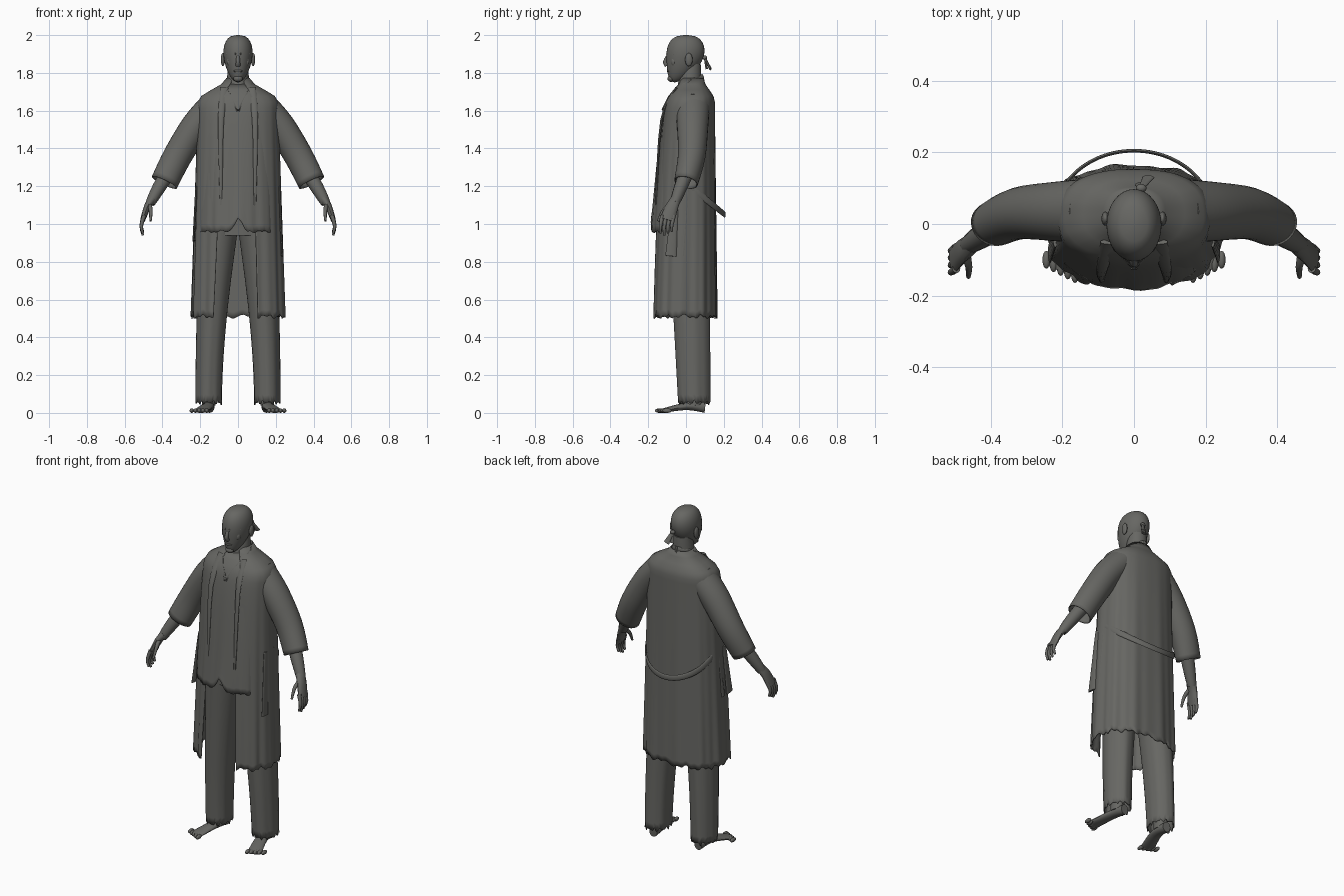
import bpy
from math import sin, cos, pi, radians, copysign
from mathutils import Vector

if bpy.data.objects.get("Cube"):
    bpy.data.objects.remove(bpy.data.objects["Cube"])

grey = bpy.data.materials.new("dark_warm_grey")
grey.use_nodes = True
colour = (.135, .135, .125, 1)
grey.diffuse_color = colour
grey.node_tree.nodes["Principled BSDF"].inputs["Base Color"].default_value = colour
UP = Vector((0, 0, 1))
DEPTH = Vector((0, 1, 0))


def build(name, rings, closed=True, caps=True, cloth=False):
    """Skin a list of point rings into one smooth object."""
    count = len(rings[0])
    last = (len(rings) - 1) * count
    span = count if closed else count - 1
    faces = []
    for row in range(0, last, count):
        for i in range(span):
            j = (i + 1) % count
            faces.append((row + i, row + j, row + count + j, row + count + i))
    if caps:
        faces.append(tuple(reversed(range(count))))
        faces.append(tuple(range(last, last + count)))
    mesh = bpy.data.meshes.new(name)
    mesh.from_pydata([point for ring in rings for point in ring], [], faces)
    mesh.materials.append(grey)
    part = bpy.data.objects.new(name, mesh)
    bpy.context.collection.objects.link(part)
    bpy.ops.object.select_all(action='DESELECT')
    bpy.context.view_layer.objects.active = part
    part.select_set(True)
    bpy.ops.object.mode_set(mode='EDIT')
    bpy.ops.mesh.select_all(action='SELECT')
    bpy.ops.mesh.normals_make_consistent(inside=False)
    bpy.ops.object.mode_set(mode='OBJECT')
    bpy.ops.object.shade_smooth_by_angle(angle=radians(45))
    if cloth:
        solid = part.modifiers.new("cloth", 'SOLIDIFY')
        solid.thickness = .006
        solid.offset = 0


def upright(name, shape, top, low, steps=24, count=48, power=1, gap=None, fold=0,
            waves=9, hem=0, notch=0, side=1, caps=False):
    """Stack of ovals; shape(z) gives centre x, half width, front y and back y."""
    rings = []
    for step in range(steps + 1):
        down = step / steps
        z = top + (low - top) * down
        centre, half, front, back = shape(z)
        left, right = gap(z) if gap else (0, 0)
        ring = []
        for i in range(count):
            turn = i / (count - 1 if gap else count)
            a = radians(left + (360 - left - right) * turn)
            ripple = 1 + fold * down * (sin(waves * a) + sin(2 * waves * a + a + 1) / 2)
            across = copysign(abs(sin(a)) ** power, sin(a)) * half * ripple
            along = -copysign(abs(cos(a)) ** power, cos(a)) * (back - front) / 2 * ripple
            ragged = hem * down ** 12 * (sin(13 * a) + sin(29 * a))
            split = notch * down ** 6 * max(0, 1 - 12 * abs(sin(a / 2)))
            ring.append((side * (centre + across), along + (front + back) / 2, z + ragged + split))
        rings.append(ring)
    build(name, rings, not gap, caps, bool(fold))


def tube(name, path, wide, tall=None, side=1, ref=DEPTH, count=12, open_cloth=False):
    """Smooth oval tube along a path; wide and tall are (start, end) radii."""
    tall = tall or wide
    path = [Vector(point) for point in path]
    points = []
    for i in range(len(path) - 1):
        a, b, c, d = (path[min(max(i + o, 0), len(path) - 1)] for o in (-1, 0, 1, 2))
        for t in (0, .25, .5, .75):
            points.append(b + (c - a) * t / 2 + (2 * a - 5 * b + 4 * c - d) * t * t / 2
                          + (3 * b - a - 3 * c + d) * t ** 3 / 2)
    points.append(path[-1])
    rings = []
    for i, point in enumerate(points):
        t = i / (len(points) - 1)
        ahead = points[min(i + 1, len(points) - 1)] - points[max(i - 1, 0)]
        across = ref.cross(ahead).normalized()
        over = ahead.normalized().cross(across)
        across *= wide[0] + (wide[1] - wide[0]) * t
        over *= tall[0] + (tall[1] - tall[0]) * t
        ring = []
        for j in range(count):
            a = 2 * pi * j / count
            spot = point + across * cos(a) + over * sin(a)
            ring.append((side * spot.x, spot.y, spot.z))
        rings.append(ring)
    build(name, rings, caps=not open_cloth, cloth=open_cloth)


def blob(name, place, size, side=1):
    """Scaled smooth ball."""
    x, y, z = place
    bpy.ops.mesh.primitive_uv_sphere_add(segments=16, ring_count=10, radius=1, location=(side * x, y, z))
    ball = bpy.context.object
    ball.name = name
    ball.scale = size
    ball.data.materials.append(grey)
    bpy.ops.object.shade_smooth()


# Shape rules, each returning centre x, half width, front y, back y
def head_shape(z):
    t = (2 - z) / .25
    half = .077 * max(0, sin(pi * t ** .7)) ** .5
    centre = -.06 * t ** 3
    return 0, half, centre - 1.3 * half, centre + 1.3 * half


def coat_shape(z):
    drop = max(0, 1.65 - z)
    rise = max(0, z - 1.65) / .12
    rise = rise * rise * (3 - 2 * rise)
    front = -.1 - .075 * drop ** .5
    back = .15 + .01 * drop
    return 0, .21 + .03 * drop - .15 * rise, front + .075 * rise, back - .06 * rise


def shirt_shape(z):
    centre, half, front, back = coat_shape(z)
    return centre, half * .93, front - .03 * max(0, 1.6 - z), back * .85


def leg_shape(z):
    t = 1 - z
    bend = sin(t * pi / 2)
    return .1 + .055 * bend, .1 - .033 * bend, -.09 + .055 * t, .125


def seat_shape(z):
    return 0, .19, -.09, .11


def coat_gap(z):
    low = max(0, min(1, 2 - 2 * z))
    return 19 + 2 * low, 23 + 4 * low


# Head, neck and face
upright("head", head_shape, 1.9999, 1.7501, steps=40, count=32, caps=True)
tube("neck", [(0, .03, 1.85), (0, .01, 1.65)], (.05, .07), count=24)
tube("nose", [(0, -.09, 1.9), (0, -.11, 1.86), (0, -.1, 1.84)], (.008, .014))
blob("mouth", (0, -.09, 1.81), (.025, .012, .008))
blob("chin", (0, -.08, 1.77), (.025, .018, .018))

# Headscarf knot and tails
blob("scarf_knot", (.02, .1, 1.88), (.015, .012, .012))
for x in (.02, .04):
    tube("scarf_tail", [(.02, .1, 1.88), (x, .09 + x, 1.82)], (.008, .018), (.005, .007))

# Clothes on the body
upright("shirt", shirt_shape, 1.74, .96, count=96, power=.9, fold=.018, waves=11, hem=.004, notch=.07)
upright("coat", coat_shape, 1.77, .51, steps=40, count=140, power=.82, gap=coat_gap,
        fold=.02, waves=10, hem=.006)
upright("trouser_seat", seat_shape, 1.05, .94, steps=4, caps=True)

# Loose belt drooping behind
droop = [i * pi / 12 for i in range(-6, 7)]
tube("belt", [(.22 * sin(a), .02 + .185 * cos(a), 1.2 - .15 * cos(a)) for a in droop],
     (.005, .005), (.017, .017), ref=UP)

for side, label in ((1, "left_"), (-1, "right_")):
    # Face
    blob(label + "ear", (.08, .015, 1.87), (.011, .02, .035), side)
    blob(label + "cheek", (.045, -.065, 1.86), (.015, .015, .025), side)
    tube(label + "brow", [(.01, -.1, 1.9), (.06, -.06, 1.9)], (.007, .005), side=side, ref=UP)

    # Collar, lapel and hanging side strips
    tube(label + "collar", [(0, .09, 1.77), (.07, .02, 1.74), (.05, -.07, 1.68), (0, -.12, 1.6)],
         (.008, .006), (.025, .015), side, UP)
    tube(label + "lapel", [(.07, -.05, 1.72), (.09, -.13, 1.55), (.09, -.16, 1.1)],
         (.025, .006), (.008, .005), side)
    for y, width in ((-.08, .03), (-.02, .015)):
        tube(label + "side_strip", [(.22, y + .03, 1.2), (.235, y, .87 - .04 * side)],
             (.006, .006), (width / 2, width), side)

    # Trouser leg
    upright(label + "trouser_leg", leg_shape, 1, .055, fold=.022, waves=5, hem=.007, side=side)

    # Bare foot with toes
    tube(label + "ankle", [(.15, .05, .2), (.155, .04, .04)], (.035, .035), (.04, .045), side)
    tube(label + "foot", [(.15, .1, .03), (.16, 0, .035), (.2, -.13, .01)],
         (.025, .042), (.03, .01), side, UP, 16)
    for i in range(5):
        blob(label + "toe", (.165 + .02 * i, -.14 + .01 * i, .012), (.011, .025, .012), side)

    # Wide sleeve ending below the elbow
    tube(label + "sleeve", [(.12, .035, 1.63), (.22, .035, 1.52), (.32, .03, 1.36), (.39, 0, 1.22)],
         (.08, .07), (.09, .06), side, count=28, open_cloth=True)

    # Forearm and hand
    tube(label + "forearm", [(.33, .03, 1.34), (.42, -.03, 1.19), (.465, -.06, 1.11)],
         (.045, .025), side=side)
    tube(label + "palm", [(.455, -.055, 1.13), (.48, -.075, 1.09), (.505, -.1, 1.02)],
         (.024, .013), (.028, .04), side)
    for i in range(4):
        y = -.125 + .02 * i
        reach = .09 - .01 * abs(i - 1)
        tube(label + "finger", [(.497, y, 1.045), (.512, y - .01, 1.03 - reach / 2), (.503, y - .01, 1.03 - reach)],
             (.012, .006), side=side)
    tube(label + "thumb", [(.47, -.085, 1.1), (.462, -.12, 1.07), (.463, -.148, 1.015)],
         (.014, .006), side=side)
